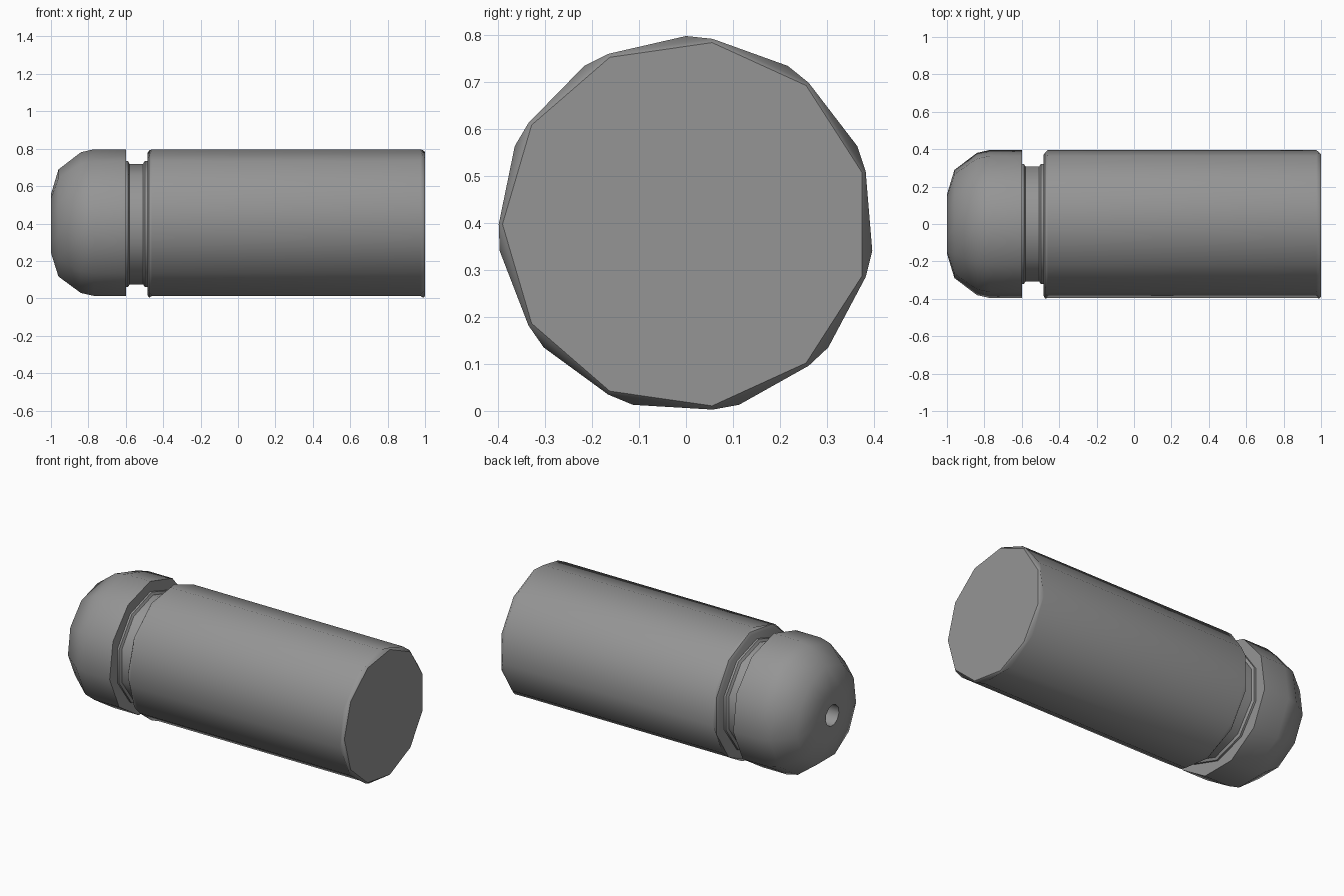
import bpy, bmesh
from math import sin, cos, pi

if "Cube" in bpy.data.objects:
    bpy.data.objects.remove(bpy.data.objects["Cube"])

grey = bpy.data.materials.new("plain grey")
grey.use_nodes = True
colour = (0.3, 0.3, 0.3, 1)
grey.diffuse_color = colour
grey.node_tree.nodes["Principled BSDF"].inputs["Base Color"].default_value = colour

AXIS_Z = 0.397
TWIST = pi / 22  # rim corners are turned a quarter step against the barrel


def lathe(name, profile, sides):
    """Join rings (x, radius, twist) along the x axis and close both ends."""
    bm = bmesh.new()
    rings = []
    for x, r, twist in profile:
        angles = [2 * pi * i / sides + twist for i in range(sides)]
        rings.append([bm.verts.new((x, r * sin(a), AXIS_Z + r * cos(a))) for a in angles])
    for a, b in zip(rings, rings[1:]):
        for i in range(sides):
            j = (i + 1) % sides
            bm.faces.new((a[i], a[j], b[j], b[i]))
    bm.faces.new(rings[0])
    bm.faces.new(rings[-1])
    bmesh.ops.recalc_face_normals(bm, faces=bm.faces)
    mesh = bpy.data.meshes.new(name)
    bm.to_mesh(mesh)
    bm.free()
    mesh.materials.append(grey)
    obj = bpy.data.objects.new(name, mesh)
    bpy.context.collection.objects.link(obj)
    bpy.ops.object.select_all(action='DESELECT')
    obj.select_set(True)
    bpy.context.view_layer.objects.active = obj
    bpy.ops.object.shade_smooth_by_angle(angle=pi / 4.5)
    return obj


# Long barrel with a narrow bevelled rim at each end
lathe("barrel", [(-0.485, 0.382, TWIST), (-0.475, 0.398, TWIST), (-0.46, 0.4, 0),
                 (0.975, 0.4, 0), (0.99, 0.398, TWIST), (1.0, 0.39, TWIST)], 11)

# Rounded head, with a blind hole bored into its tip
lathe("head", [(-0.7, 0.065, 0), (-1.0, 0.065, 0), (-1.0, 0.16, 0), (-0.96, 0.292, 0),
               (-0.84, 0.384, 0), (-0.77, 0.4, 0), (-0.6, 0.4, 0)], 11)

# Recessed neck with a small lip against each neighbour
lathe("neck", [(-0.61, 0.337, 0), (-0.588, 0.337, 0), (-0.58, 0.322, 0),
               (-0.508, 0.322, 0), (-0.498, 0.337, 0), (-0.475, 0.337, 0)], 10)
